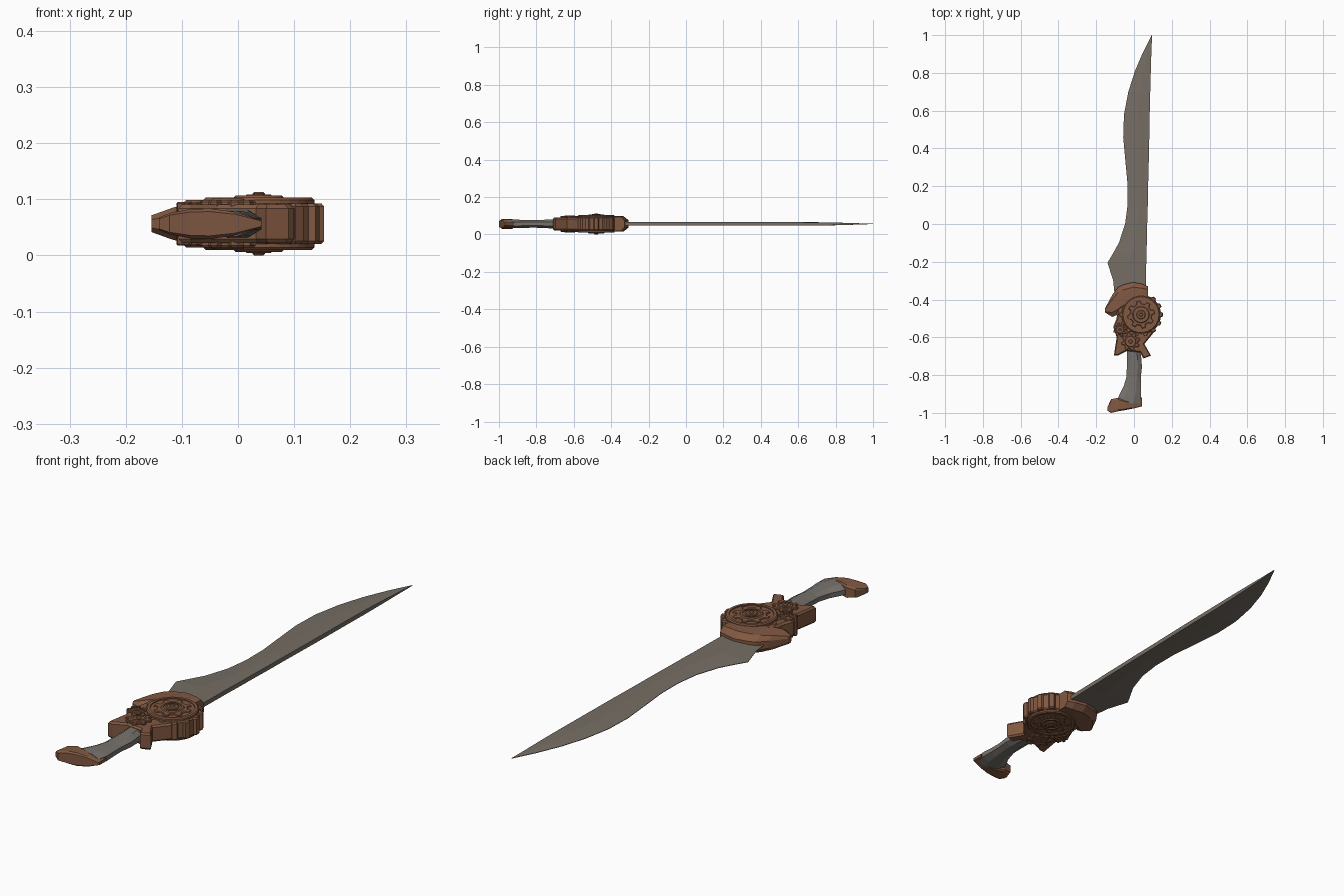
import bpy, bmesh, math
from math import sin, cos, pi

if "Cube" in bpy.data.objects:
    bpy.data.objects.remove(bpy.data.objects["Cube"])

ZC = 0.0565  # the mid plane of the sword


def material(name, rgb):
    m = bpy.data.materials.new(name)
    m.diffuse_color = (*rgb, 1)
    m.use_nodes = True
    m.node_tree.nodes["Principled BSDF"].inputs["Base Color"].default_value = m.diffuse_color
    return m


BRONZE = material("bronze", (0.220, 0.098, 0.053))
STEEL = material("grey steel", (0.178, 0.155, 0.128))
GRIP = material("grey grip", (0.185, 0.168, 0.150))


def finish(name, bm, mat):
    bmesh.ops.recalc_face_normals(bm, faces=bm.faces[:])
    me = bpy.data.meshes.new(name)
    bm.to_mesh(me)
    bm.free()
    ob = bpy.data.objects.new(name, me)
    ob.location.z = ZC
    me.materials.append(mat)
    bpy.context.collection.objects.link(ob)
    return ob


def loft(name, rings, mat):
    bm = bmesh.new()
    vs = [[bm.verts.new(p) for p in r] for r in rings]
    n = len(vs[0])
    for a, b in zip(vs, vs[1:]):
        for i in range(n):
            bm.faces.new((a[i], a[(i + 1) % n], b[(i + 1) % n], b[i]))
    bm.faces.new(vs[0])
    bm.faces.new(vs[-1])
    return finish(name, bm, mat)


def octagon(a, b, h, cut=0.2, side=0.5):
    """Chamfered section from a to b, half height h."""
    c = (b - a) * cut
    return [(a, -h * side), (a + c, -h), (b - c, -h), (b, -h * side),
            (b, h * side), (b - c, h), (a + c, h), (a, h * side)]


def slab(name, pts, h, bevel, mat=BRONZE):
    """Outline extruded to +-h with chamfered rims on both sides."""
    bm = bmesh.new()
    hs = h - bevel
    lo = [bm.verts.new((x, y, -hs)) for x, y in pts]
    hi = [bm.verts.new((x, y, hs)) for x, y in pts]
    n = len(pts)
    for i in range(n):
        j = (i + 1) % n
        bm.faces.new((lo[i], lo[j], hi[j], hi[i]))
    caps = [bm.faces.new(lo[::-1]), bm.faces.new(hi)]
    bm.normal_update()
    for f in caps:
        bmesh.ops.inset_region(bm, faces=[f], thickness=bevel, depth=bevel)
    return finish(name, bm, mat)


def circle(c, r, n=32):
    return [(c[0] + r * cos(2 * pi * i / n), c[1] + r * sin(2 * pi * i / n)) for i in range(n)]


def gear(c, r_in, r_out, teeth, turn=0.0):
    pts = []
    for t in range(teeth):
        for f, r in ((-.30, r_in), (-.17, r_out), (.17, r_out), (.30, r_in)):
            a = turn + 2 * pi * (t + f) / teeth
            pts.append((c[0] + r * cos(a), c[1] + r * sin(a)))
    return pts


def ring(name, c, r0, r1, h):
    """Raised band through both sides, chamfered on its outer rim."""
    bm = bmesh.new()
    n = 32
    prof = [(r0, -h), (r1 - .004, -h), (r1, -h + .004), (r1, h - .004), (r1 - .004, h), (r0, h)]
    vs = [[bm.verts.new((c[0] + r * cos(2 * pi * i / n), c[1] + r * sin(2 * pi * i / n), z))
           for r, z in prof] for i in range(n)]
    for i in range(n):
        a, b = vs[i], vs[(i + 1) % n]
        for k in range(6):
            bm.faces.new((a[k], a[(k + 1) % 6], b[(k + 1) % 6], b[k]))
    return finish(name, bm, BRONZE)


# Blade: y, cutting edge x, spine x, half thickness
blade = [(-.40, -.10, .060, .0095), (-.30, -.110, .063, .0095), (-.205, -.140, .065, .0095),
         (-.15, -.108, .066, .0095), (-.10, -.080, .068, .0095), (0, -.047, .070, .0095),
         (.10, -.034, .073, .0095), (.21, -.034, .075, .0095), (.36, -.048, .079, .0095),
         (.46, -.057, .081, .0095), (.58, -.053, .083, .0095), (.70, -.030, .086, .009),
         (.81, .005, .089, .007), (.91, .048, .092, .004), (1.0, .094, .096, .0008)]
loft("blade", [[(xl, y, -.001), (xl + .55 * (xr - xl), y, -h), (xr, y, -h * .95),
                (xr, y, h * .95), (xl + .55 * (xr - xl), y, h), (xl, y, .001)]
               for y, xl, xr, h in blade], STEEL)

# Collar that holds the blade, tapering towards its hooked left end
collar = [(-.154, -.468, -.448, .015), (-.115, -.492, -.375, .029), (-.085, -.480, -.335, .035),
          (-.06, -.46, -.322, .038), (-.005, -.44, -.308, .041), (.045, -.43, -.318, .041),
          (.075, -.42, -.330, .038)]
loft("blade_collar", [[(x, y, z) for y, z in octagon(a, b, h)] for x, a, b, h in collar], BRONZE)

# Guard body with two lower prongs
slab("guard_body", [(0, -.38), (-.085, -.43), (-.092, -.50), (-.110, -.545), (-.092, -.60),
                    (-.106, -.695), (-.085, -.697), (-.037, -.672), (.032, -.680), (.050, -.712),
                    (.090, -.697), (.055, -.635), (.100, -.58), (.11, -.45), (.07, -.39)],
     .034, .007)

# Main wheel: thick toothed drum, rimmed disc, inner cog and hub
C = (.037, -.480)
slab("main_wheel_drum", gear(C, .106, .1165, 14), .036, .005)
slab("main_wheel_disc", circle(C, .099), .042, .003)
ring("main_wheel_rim", C, .084, .099, .0465)
slab("main_wheel_cog", gear(C, .058, .073, 8, .2), .0465, .003)
ring("main_wheel_inner_ring", C, .034, .045, .050)
slab("main_wheel_hub", circle(C, .024, 16), .0525, .003)
slab("main_wheel_boss", circle(C, .011, 8), .0565, .003)

# Two small gears beside the wheel
for label, c, r, h in (("lower", (-.018, -.622), .050, .042), ("side", (-.074, -.560), .036, .039)):
    slab(label + "_gear", gear(c, r * .78, r, 8, .25), h, .003)
    ring(label + "_gear_ring", c, r * .42, r * .62, h + .003)
    slab(label + "_gear_boss", circle(c, r * .22, 8), h + .003, .002)

# Curved grip
grip = [(-.66, -.037, .032, .026), (-.72, -.037, .040, .024), (-.76, -.038, .042, .022),
        (-.81, -.040, .036, .020), (-.86, -.055, .036, .021), (-.91, -.080, .038, .023),
        (-.95, -.095, .030, .023)]
loft("grip", [[(x, y, z) for x, z in octagon(a, b, h, .27, .45)] for y, a, b, h in grip], GRIP)

# Pommel cap, lens shaped from below
pommel = [(-.141, -.988, -.972, .011), (-.122, -1.0, -.928, .019), (-.085, -.992, -.920, .026),
          (-.05, -.986, -.934, .027), (-.005, -.977, -.940, .021), (.042, -.966, -.917, .006)]
loft("pommel", [[(x, y, z) for y, z in octagon(a, b, h, .12, .8)] for x, a, b, h in pommel], BRONZE)
